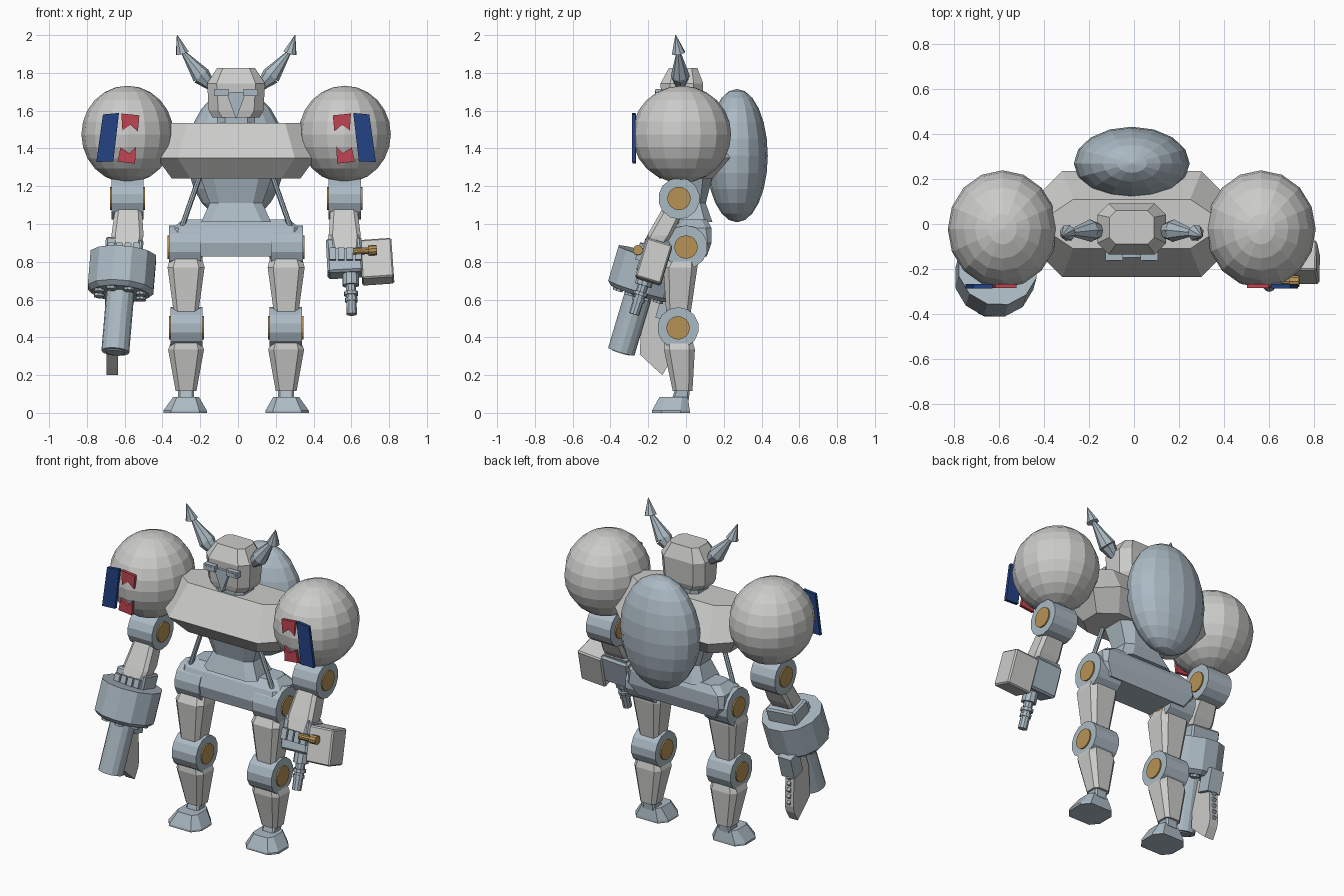
import bpy, bmesh, math
from mathutils import Vector, Matrix

if "Cube" in bpy.data.objects:
    bpy.data.objects.remove(bpy.data.objects["Cube"])

MX = -0.01  # mirror line of the figure


def material(name, rgb):
    m = bpy.data.materials.new(name)
    m.diffuse_color = (*rgb, 1)
    m.use_nodes = True
    m.node_tree.nodes["Principled BSDF"].inputs["Base Color"].default_value = m.diffuse_color
    return m


GREY = material("light grey", (0.60, 0.60, 0.59))
STEEL = material("blue grey", (0.41, 0.49, 0.55))
TAN = material("bronze", (0.47, 0.29, 0.09))
RED = material("red", (0.52, 0.06, 0.085))
BLUE = material("navy blue", (0.017, 0.055, 0.23))


def finish(name, bm, mat):
    bmesh.ops.recalc_face_normals(bm, faces=bm.faces)
    me = bpy.data.meshes.new(name)
    bm.to_mesh(me)
    bm.free()
    me.materials.append(mat)
    ob = bpy.data.objects.new(name, me)
    bpy.context.collection.objects.link(ob)
    return ob


def loft(name, rings, mat):
    """Stack of chamfered rectangles: (x, y, z, half x, half y, chamfer x, chamfer y)."""
    bm = bmesh.new()
    loops = []
    for x, y, z, a, b, c, d in rings:
        pts = [(a, b - d), (a - c, b), (c - a, b), (-a, b - d),
               (-a, d - b), (c - a, -b), (a - c, -b), (a, d - b)]
        loops.append([bm.verts.new((x + p, y + q, z)) for p, q in pts])
    for l1, l2 in zip(loops, loops[1:]):
        for i in range(8):
            j = (i + 1) % 8
            bm.faces.new((l1[i], l1[j], l2[j], l2[i]))
    bm.faces.new(loops[0])
    bm.faces.new(loops[-1])
    return finish(name, bm, mat)


def rod(name, p, q, r1, r2, mat, n=12):
    p, q = Vector(p), Vector(q)
    d = q - p
    bm = bmesh.new()
    rot = d.to_track_quat('Z', 'Y').to_matrix().to_4x4()
    bmesh.ops.create_cone(bm, cap_ends=True, segments=n, radius1=r1, radius2=r2, depth=d.length,
                          matrix=Matrix.Translation((p + q) / 2) @ rot)
    return finish(name, bm, mat)


def box(name, c, size, mat, tilt=0, roll=0, bevel=0):
    bm = bmesh.new()
    bmesh.ops.create_cube(bm, size=1)
    bmesh.ops.scale(bm, vec=size, verts=bm.verts)
    if bevel:
        bmesh.ops.bevel(bm, geom=bm.edges[:], offset=bevel, segments=1, affect='EDGES')
    m = Matrix.Rotation(math.radians(roll), 4, 'Y') @ Matrix.Rotation(math.radians(tilt), 4, 'X')
    bmesh.ops.transform(bm, matrix=Matrix.Translation(c) @ m, verts=bm.verts)
    return finish(name, bm, mat)


def ball(name, c, r, mat, u=16, v=12):
    bm = bmesh.new()
    bmesh.ops.create_uvsphere(bm, u_segments=u, v_segments=v, radius=1)
    bmesh.ops.scale(bm, vec=r, verts=bm.verts)
    bmesh.ops.translate(bm, vec=c, verts=bm.verts)
    return finish(name, bm, mat)


def plate(name, pts, a, b, mat, axis='y'):
    """Extrude an outline along y (points are x, z) or along x (points are y, z)."""
    bm = bmesh.new()
    put = (lambda p, t: (p[0], t, p[1])) if axis == 'y' else (lambda p, t: (t, p[0], p[1]))
    f, g = [[bm.verts.new(put(p, t)) for p in pts] for t in (a, b)]
    bm.faces.new(f)
    bm.faces.new(g)
    for i in range(len(pts)):
        j = (i + 1) % len(pts)
        bm.faces.new((f[i], f[j], g[j], g[i]))
    return finish(name, bm, mat)


def joint(name, x, y, z, r, half=0.085):
    """Hinge drum with a bronze cap at both ends."""
    rod(name, (x - half, y, z), (x + half, y, z), r, r, STEEL, 14)
    rod(name + "_caps", (x - half - .008, y, z), (x + half + .008, y, z), .062, .062, TAN, 16)


# Chest, waist, pelvis
loft("chest", [(MX, 0, 1.24, .34, .14, .10, .08), (MX, 0, 1.35, .42, .235, .11, .11),
               (MX, 0, 1.535, .35, .11, .09, .06)], GREY)
loft("waist", [(MX, .02, 1.25, .19, .12, .07, .05), (MX, .02, 1.11, .14, .085, .05, .03),
               (MX, .02, 1.01, .185, .12, .05, .04)], STEEL)
loft("pelvis", [(MX, .01, .828, .29, .10, .02, .02), (MX, .015, .90, .335, .12, .02, .02),
                (MX, .03, .98, .335, .105, .03, .03), (MX, .04, 1.025, .28, .07, .04, .03)], STEEL)
ball("back_tank", (MX, .27, 1.362), (.258, .163, .353), STEEL)

# Head
loft("neck", [(MX, -.02, 1.52, .10, .08, .04, .03), (MX, -.02, 1.58, .10, .08, .04, .03)], STEEL)
loft("helmet", [(MX, -.025, 1.565, .125, .095, .05, .04), (MX, -.022, 1.60, .145, .105, .05, .05),
                (MX, -.022, 1.745, .153, .113, .05, .05), (MX, -.015, 1.826, .10, .075, .03, .03)], GREY)
plate("nose_guard", [(MX - .05, 1.69), (MX - .02, 1.70), (MX + .02, 1.70), (MX + .05, 1.69), (MX, 1.555)],
      -.15, -.10, STEEL)

for s, side in ((-1, "right"), (1, "left")):
    X = lambda d: MX + s * d
    # Goggles and horns
    box(side + "_goggle", (X(.078), -.145, 1.697), (.078, .035, .038), STEEL)
    box(side + "_lens", (X(.078), -.163, 1.697), (.055, .004, .018), STEEL)
    rod(side + "_horn_root", (X(.12), -.03, 1.72), (X(.185), -.03, 1.785), .022, .05, STEEL, 8)
    rod(side + "_horn_middle", (X(.185), -.03, 1.785), (X(.285), -.04, 1.915), .05, .010, STEEL, 8)
    rod(side + "_horn_tip", (X(.285), -.04, 1.905), (X(.312), -.055, 2.0), .037, .002, STEEL, 8)

    # Shoulder ball with painted plates
    ball(side + "_shoulder", (X(.575), -.023, 1.475), (.244, .262, .257), GREY)
    plate(side + "_blue_plate", [(X(.62), 1.588), (X(.705), 1.58), (X(.74), 1.328), (X(.65), 1.332)],
          -.287, -.268, BLUE)
    plate(side + "_red_top", [(X(.512), 1.575), (X(.608), 1.585), (X(.602), 1.495), (X(.56), 1.525),
                              (X(.52), 1.49)], -.284, -.266, RED)
    plate(side + "_red_base", [(X(.535), 1.32), (X(.628), 1.33), (X(.612), 1.405), (X(.565), 1.375),
                               (X(.53), 1.41)], -.284, -.266, RED)

    # Arm
    joint(side + "_elbow", X(.575), -.037, 1.135, .11)
    loft(side + "_forearm", [(X(.58), -.18, .87, .075, .06, .02, .02), (X(.575), -.14, .94, .085, .065, .02, .02),
                             (X(.57), -.06, 1.09, .07, .06, .02, .02)], GREY)
    rod(side + "_waist_strut", (X(.19), -.06, 1.26), (X(.285), -.05, .99), .014, .014, STEEL, 8)

    # Leg
    joint(side + "_hip", X(.27), 0, .878, .115)
    loft(side + "_thigh", [(X(.265), -.04, .53, .065, .065, .02, .02), (X(.265), -.03, .77, .098, .09, .03, .03),
                           (X(.265), -.01, .84, .08, .07, .03, .03)], GREY)
    joint(side + "_knee", X(.263), -.042, .45, .11)
    loft(side + "_shin", [(X(.265), -.018, .115, .055, .052, .02, .02), (X(.265), -.035, .335, .095, .082, .03, .03),
                          (X(.265), -.04, .40, .07, .07, .02, .02)], GREY)
    loft(side + "_ankle", [(X(.265), -.03, .07, .042, .045, .01, .01), (X(.265), -.02, .12, .042, .04, .01, .01)], STEEL)
    loft(side + "_foot", [(X(.27), -.08, 0, .115, .10, .04, .05), (X(.27), -.08, .012, .115, .10, .04, .05),
                          (X(.265), -.065, .085, .068, .075, .02, .03)], STEEL)

# Cannon on the right arm
axis = Vector((-.08, -.285, -.955)).normalized()
hub = Vector((-.615, -.22, .735))
at = lambda t: hub + axis * t
rod("cannon_drum", at(-.105), at(.085), .18, .18, STEEL, 12)
rod("cannon_drum_rim", at(.085), at(.108), .18, .155, STEEL, 12)
rod("cannon_barrel", at(.10), at(.43), .074, .074, STEEL, 14)
rod("cannon_muzzle", at(.425), at(.436), .05, .05, STEEL, 12)
u = axis.cross(Vector((1, 0, 0))).normalized()
w = axis.cross(u)
for i in range(8):
    a = math.tau * (i + .5) / 8
    off = (u * math.cos(a) + w * math.sin(a)) * .12
    rod("drum_stud", at(.10) + off, at(.122) + off, .028, .028, STEEL, 8)
box("cannon_grip", at(-.13) + Vector((0, .03, 0)), (.20, .15, .10), STEEL, -16, 5, .01)
for i in range(4):
    box("grip_finger", at(-.14) + Vector((-.07 + .045 * i, -.055, .005)), (.035, .03, .05), STEEL, -16, 5)

# Blade behind the cannon
plate("blade", [(-.20, .60), (-.09, .58), (-.08, .30), (-.09, .26), (-.125, .20), (-.17, .24), (-.245, .31), (-.235, .50)],
      -.695, -.635, GREY, 'x')
box("blade_bracket", (-.66, -.10, .56), (.09, .09, .14), STEEL, -16)
for i in range(5):
    box("blade_rivet", (-.665, -.082, .32 + .04 * i), (.02, .02, .02), STEEL, 45)

# Pistol and fist on the left arm
box("fist", (.565, -.17, .82), (.19, .14, .19), STEEL, -17, -3, .012)
box("ammo_box", (.735, -.17, .80), (.17, .14, .215), GREY, -17, -4, .008)
box("fist_collar", (.56, -.15, .905), (.16, .12, .04), STEEL, -17)
for i in range(4):
    box("finger", (.502 + .045 * i, -.245, .84), (.036, .03, .065), STEEL, -17)
rod("sight_tube", (.61, -.255, .855), (.715, -.255, .86), .018, .018, TAN, 10)
rod("sight_ring", (.69, -.255, .86), (.735, -.255, .862), .027, .027, TAN, 10)
gun = Vector((.03, -.30, -.95)).normalized()
g0 = Vector((.595, -.20, .76))
for name, a, b, r in (("pistol_body", 0, .09, .045), ("pistol_barrel", .08, .25, .028),
                      ("pistol_ring", .125, .145, .038), ("pistol_muzzle", .16, .18, .034)):
    rod(name, g0 + gun * a, g0 + gun * b, r, r, STEEL, 10)
